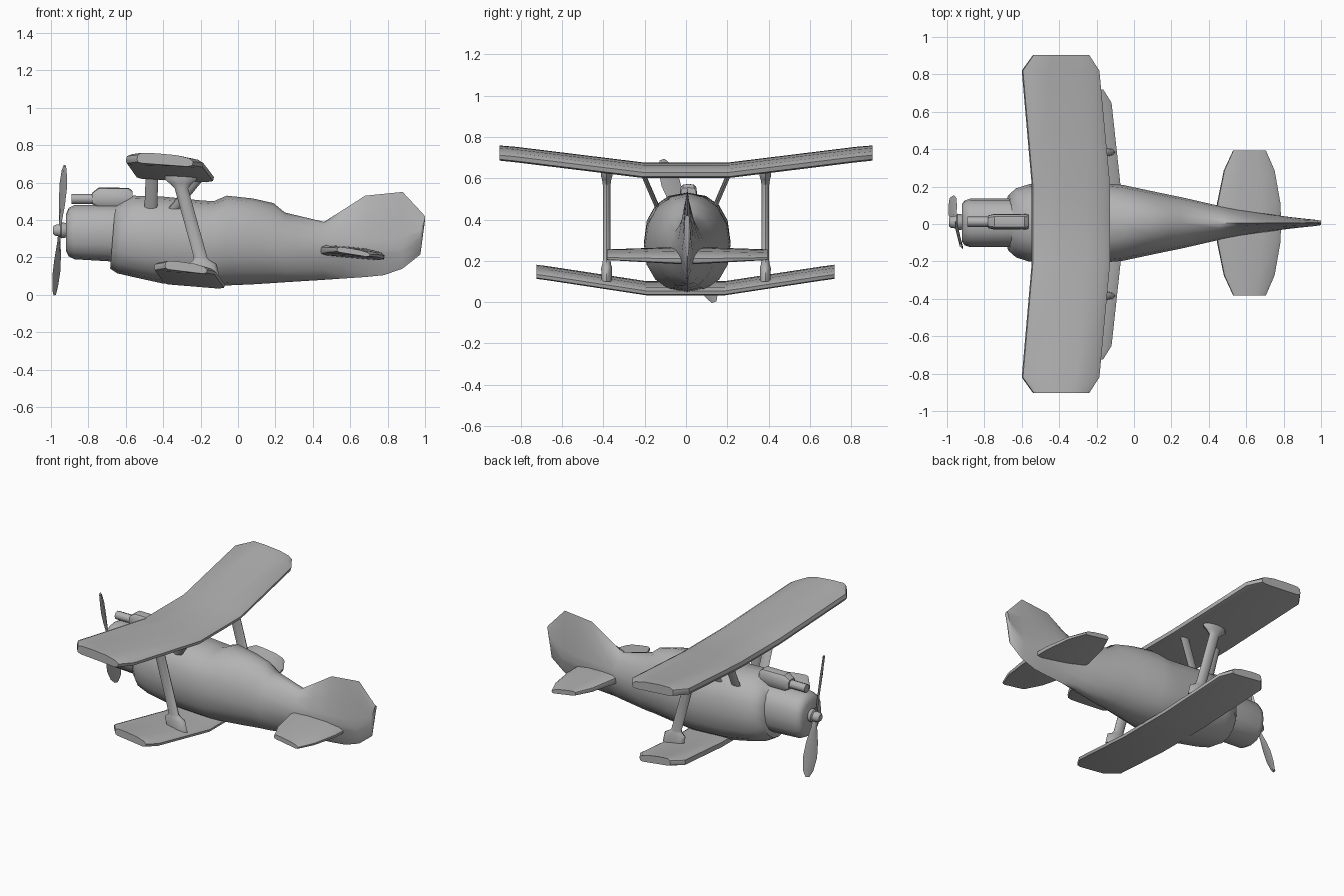
import bpy, bmesh, math
from mathutils import Vector, Matrix

if "Cube" in bpy.data.objects:
    bpy.data.objects.remove(bpy.data.objects["Cube"], do_unlink=True)

GREY = (0.45, 0.45, 0.45, 1)
mat = bpy.data.materials.new("plain grey")
mat.use_nodes = True
mat.diffuse_color = GREY
mat.node_tree.nodes["Principled BSDF"].inputs["Base Color"].default_value = GREY
MID = 0.006  # y of the fuselage centre line


def loft(name, rings, smooth=40):
    """Skin a list of equal-length point rings and cap both ends."""
    bm = bmesh.new()
    vs = [[bm.verts.new(p) for p in r] for r in rings]
    n = len(vs[0])
    for a, b in zip(vs, vs[1:]):
        for i in range(n):
            j = (i + 1) % n
            bm.faces.new((a[i], a[j], b[j], b[i]))
    bm.faces.new(vs[0])
    bm.faces.new(vs[-1])
    bmesh.ops.recalc_face_normals(bm, faces=bm.faces)
    me = bpy.data.meshes.new(name)
    bm.to_mesh(me)
    bm.free()
    me.materials.append(mat)
    ob = bpy.data.objects.new(name, me)
    bpy.context.scene.collection.objects.link(ob)
    bpy.ops.object.select_all(action='DESELECT')
    ob.select_set(True)
    bpy.context.view_layer.objects.active = ob
    bpy.ops.object.shade_smooth_by_angle(angle=math.radians(smooth))
    return ob


def oval(x, zb, zt, zm, hw, p=2.0, n=16, y=MID, shear=0.0):
    """Rounded cross-section at x, widest at height zm; p=1 is a diamond."""
    pts = []
    for i in range(n):
        t = 2 * math.pi * i / n
        c, s = math.cos(t), math.sin(t)
        cy = math.copysign(abs(c) ** (2 / p), c)
        sz = math.copysign(abs(s) ** (2 / p), s)
        z = zm + sz * ((zt - zm) if s > 0 else (zm - zb))
        pts.append((x + shear * (z - zm), y + hw * cy, z))
    return pts


# Fuselage running into the tail fin: x, bottom, top, widest height, half width, power
body = [
    (-0.67, 0.14, 0.475, 0.31, 0.15, 2.1), (-0.63, 0.115, 0.50, 0.31, 0.185, 2.2),
    (-0.56, 0.095, 0.53, 0.30, 0.207, 2.3), (-0.40, 0.06, 0.525, 0.29, 0.21, 2.3),
    (-0.20, 0.052, 0.505, 0.28, 0.21, 2.3), (-0.13, 0.05, 0.50, 0.28, 0.209, 2.3),
    (-0.06, 0.05, 0.53, 0.28, 0.203, 2.1), (0.08, 0.056, 0.515, 0.27, 0.173, 2.0),
    (0.19, 0.063, 0.49, 0.26, 0.15, 1.9), (0.25, 0.067, 0.44, 0.26, 0.138, 2.0),
    (0.46, 0.08, 0.39, 0.25, 0.09, 1.7), (0.56, 0.087, 0.453, 0.25, 0.07, 1.25),
    (0.68, 0.095, 0.53, 0.24, 0.052, 1.1), (0.78, 0.105, 0.54, 0.24, 0.038, 1.1),
    (0.88, 0.14, 0.55, 0.25, 0.026, 1.2), (0.975, 0.215, 0.448, 0.32, 0.016, 1.3),
    (1.0, 0.40, 0.42, 0.41, 0.012, 1.5)]
loft("fuselage", [oval(*s, shear=0.08 if s[0] < -0.6 else 0) for s in body], 50)

# Engine cowling
cowl = [(-0.92, 0.235, 0.43, 0.335, 0.10), (-0.905, 0.205, 0.465, 0.335, 0.12),
        (-0.875, 0.19, 0.48, 0.335, 0.13), (-0.62, 0.175, 0.48, 0.33, 0.13)]
loft("engine_cowl", [oval(*s, 2.3) for s in cowl], 45)

# Gun housing and barrel on the nose
gun = [(-0.78, 0.485, 0.545, 0.515, 0.034), (-0.745, 0.465, 0.573, 0.515, 0.042),
       (-0.585, 0.46, 0.572, 0.515, 0.042), (-0.565, 0.465, 0.555, 0.515, 0.038)]
loft("gun_housing", [oval(*s, 3.5, 12, 0.012) for s in gun], 35)
loft("gun_barrel", [oval(x, 0.485, 0.54, 0.513, 0.027, 2, 8, 0.012) for x in (-0.89, -0.76)], 50)

# Wing cross-section: chord fraction, height fraction
FOIL = [(0, 0.40), (0.015, 0.78), (0.08, 0.97), (0.35, 1.0), (0.7, 0.93),
        (0.93, 0.72), (1, 0.45), (0.985, 0.12), (0.9, 0.0), (0.08, 0.08), (0.015, 0.18)]


def wing(name, half, y0=0.0, droop=0.0):
    """half: y, leading x, trailing x, bottom z, thickness from centre to tip."""
    stations = [(-s[0],) + s[1:] for s in reversed(half)] + half
    loft(name, [[(le + (te - le) * c, y + y0, zb + th * h - droop * (c - 0.5))
                 for c, h in FOIL] for y, le, te, zb, th in stations], 38)


wing("upper_wing", [(0.21, -0.547, -0.128, 0.608, 0.064), (0.82, -0.60, -0.185, 0.683, 0.064),
                    (0.904, -0.54, -0.24, 0.692, 0.062)], 0.0, 0.016)
wing("lower_wing", [(0.19, -0.40, -0.07, 0.042, 0.052), (0.65, -0.45, -0.12, 0.112, 0.052),
                    (0.722, -0.39, -0.165, 0.122, 0.052)], -0.002, 0.022)
wing("tailplane", [(0.05, 0.435, 0.785, 0.195, 0.062), (0.11, 0.445, 0.782, 0.198, 0.058),
                   (0.28, 0.48, 0.752, 0.208, 0.042), (0.388, 0.53, 0.705, 0.214, 0.032)], MID, 0.025)


def post(name, stations):
    """Upright strut from oval slices: x, y, z, half length in x, half width in y."""
    loft(name, [[(x + a * math.cos(k * math.pi / 5), y + b * math.sin(k * math.pi / 5), z)
                 for k in range(10)] for x, y, z, a, b in stations], 45)


for side, s in (("left", 1), ("right", -1)):
    # Outer wing strut with flared feet
    y = s * 0.384
    post("outer_strut_" + side, [
        (-0.175, y, 0.10, 0.075, 0.026), (-0.19, y, 0.165, 0.075, 0.028),
        (-0.196, y, 0.185, 0.045, 0.022), (-0.20, y, 0.20, 0.036, 0.02),
        (-0.303, y, 0.57, 0.036, 0.02), (-0.305, y, 0.595, 0.06, 0.024),
        (-0.305, y, 0.615, 0.085, 0.03), (-0.305, y, 0.66, 0.085, 0.03)])
    # Struts between fuselage and upper wing
    post("front_cabane_strut_" + side, [(-0.467, s * 0.13, 0.44, 0.034, 0.013),
                                        (-0.460, s * 0.212, 0.63, 0.034, 0.013)])
    post("rear_cabane_strut_" + side, [(-0.36, s * 0.13, 0.44, 0.032, 0.013),
                                       (-0.205, s * 0.212, 0.63, 0.032, 0.013)])

# Propeller hub
hub = [(-0.99, 0.02), (-0.98, 0.03), (-0.95, 0.035), (-0.945, 0.045), (-0.925, 0.042), (-0.90, 0.03)]
loft("propeller_hub", [oval(x, 0.345 - r, 0.345 + r, 0.345, r, 2, 10, 0.01) for x, r in hub], 40)

# Two twisted blades: distance from hub, half width
BLADE = [(0.0, 0.018), (0.06, 0.02), (0.16, 0.042), (0.25, 0.05), (0.33, 0.036), (0.368, 0.014)]
centre = Vector((-0.953, 0.01, 0.345))
tilt = Matrix.Rotation(math.radians(4.5), 4, 'Y')
for name, turn in (("propeller_blade_upper", 0), ("propeller_blade_lower", math.pi)):
    spin = Matrix.Rotation(math.radians(20) + turn, 4, 'X')
    rings = []
    for r, w in BLADE:
        twist = Matrix.Rotation(math.radians(24), 4, 'Z')
        pts = [Vector((0.007, 0, r)), Vector((0, w, r)), Vector((-0.007, 0, r)), Vector((0, -w, r))]
        rings.append([centre + tilt @ spin @ twist @ p for p in pts])
    loft(name, rings, 40)
